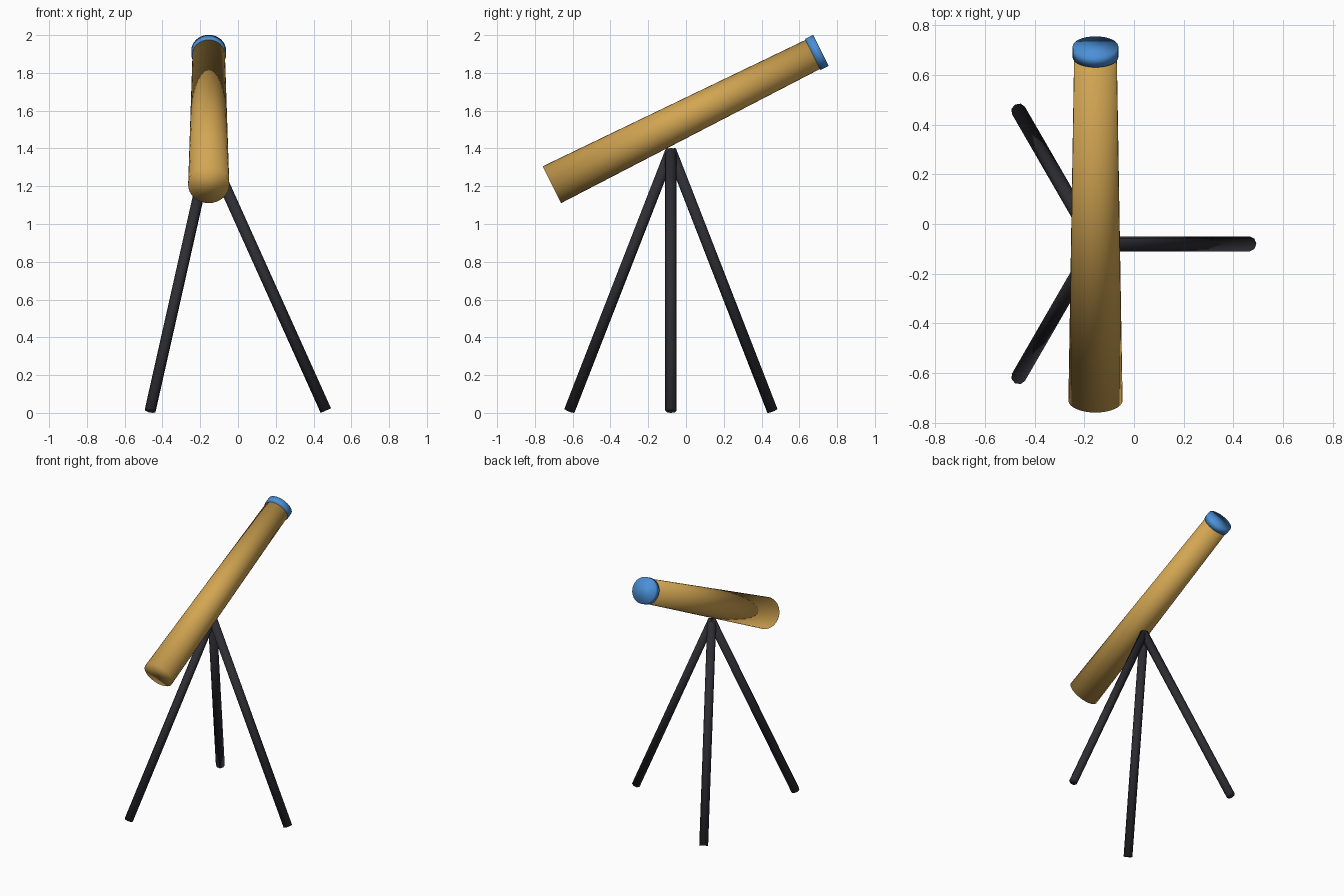
import bpy, bmesh, math
from mathutils import Vector

if "Cube" in bpy.data.objects:
    bpy.data.objects.remove(bpy.data.objects["Cube"])


def material(name, color):
    m = bpy.data.materials.new(name)
    m.diffuse_color = (*color, 1)
    m.use_nodes = True
    m.node_tree.nodes["Principled BSDF"].inputs["Base Color"].default_value = m.diffuse_color
    return m


gold = material("brass gold", (0.65, 0.38, 0.085))
blue = material("lens blue", (0.07, 0.28, 0.69))
black = material("leg charcoal", (0.026, 0.026, 0.033))


def rod(name, start, end, r1, r2, sides, mat):
    """Closed, smooth, optionally tapered cylinder between two points."""
    start, end = Vector(start), Vector(end)
    axis = end - start
    bm = bmesh.new()
    bmesh.ops.create_cone(bm, cap_ends=True, segments=sides,
                          radius1=r1, radius2=r2, depth=axis.length)
    for f in bm.faces:
        f.smooth = True
    mesh = bpy.data.meshes.new(name)
    bm.to_mesh(mesh)
    bm.free()
    mesh.materials.append(mat)
    obj = bpy.data.objects.new(name, mesh)
    obj.location = (start + end) / 2
    obj.rotation_euler = axis.to_track_quat('Z', 'Y').to_euler()
    bpy.context.collection.objects.link(obj)
    return obj


CX, CY = -0.155, -0.08

# Tapered tube, tilted up towards the back
low = Vector((CX, -0.71, 1.208))
tip = Vector((CX, 0.714, 1.919))
along = (tip - low).normalized()
rod("tube", low, tip - along * 0.045, 0.109, 0.086, 32, gold)

# Lens cap, slightly wider than the tube end
rod("lens_cap", tip - along * 0.048, tip, 0.092, 0.092, 32, blue)

# Three splayed tripod legs meeting under the tube
for i in range(3):
    a = math.radians(120 * i)
    foot = (CX + 0.62 * math.cos(a), CY + 0.62 * math.sin(a), 0.012)
    rod(f"leg_{i + 1}", foot, (CX, CY, 1.39), 0.03, 0.03, 8, black)
